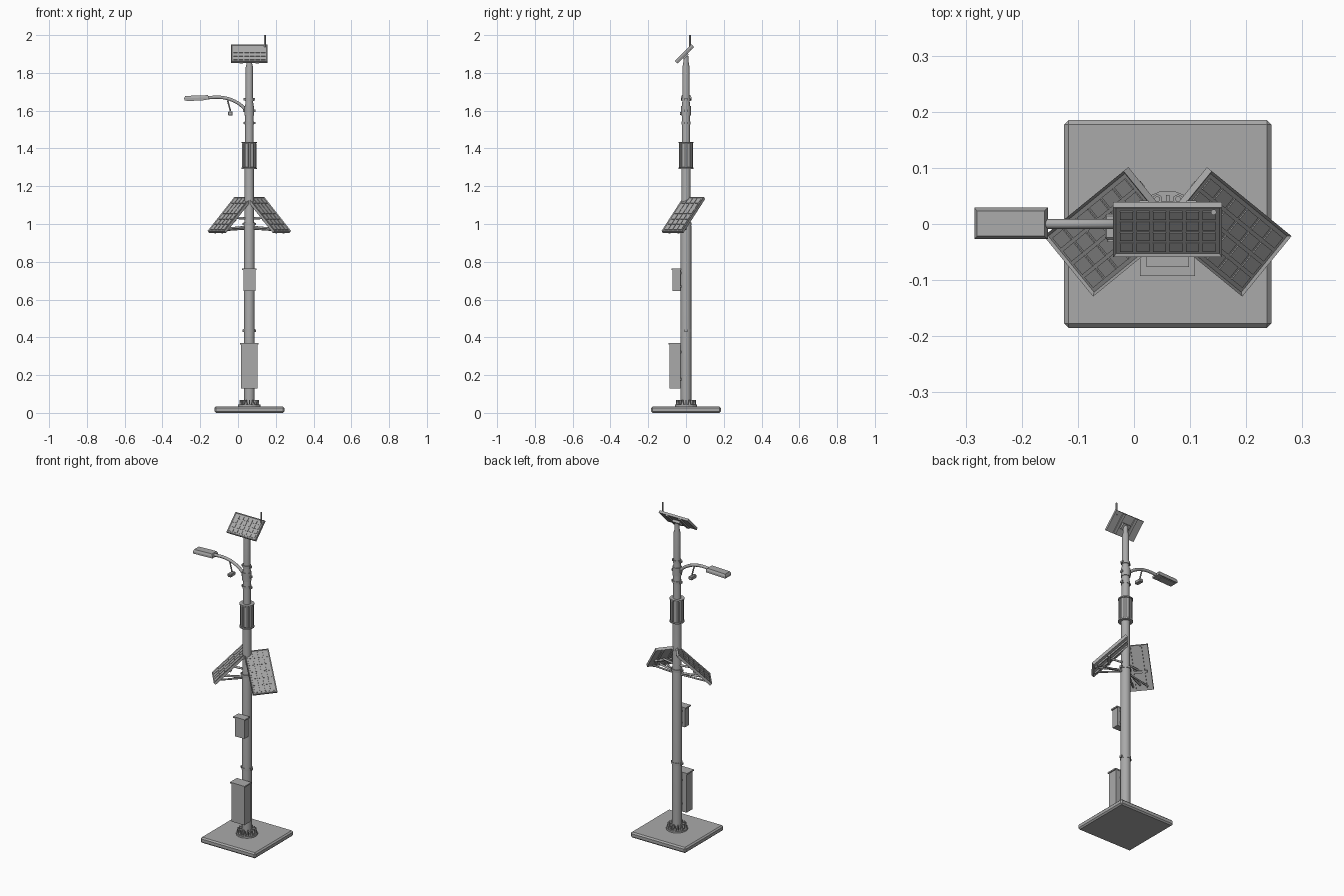
import bpy, bmesh, math
from mathutils import Matrix, Vector

if bpy.data.objects.get("Cube"):
    bpy.data.objects.remove(bpy.data.objects["Cube"])

PX = 0.06  # pole axis
GREY = (0.4, 0.4, 0.4, 1)
grey = bpy.data.materials.new("painted_grey")
grey.use_nodes = True
grey.diffuse_color = GREY
grey.node_tree.nodes["Principled BSDF"].inputs["Base Color"].default_value = GREY


def finish(name, bm, matrix=Matrix(), smooth=False):
    me = bpy.data.meshes.new(name)
    bmesh.ops.recalc_face_normals(bm, faces=bm.faces)
    bm.to_mesh(me)
    bm.free()
    me.materials.append(grey)
    ob = bpy.data.objects.new(name, me)
    bpy.context.collection.objects.link(ob)
    ob.matrix_world = matrix
    if smooth:
        bpy.ops.object.select_all(action="DESELECT")
        ob.select_set(True)
        bpy.context.view_layer.objects.active = ob
        bpy.ops.object.shade_smooth_by_angle(angle=math.radians(35))
    return ob


def add_box(bm, center, size):
    bmesh.ops.create_cube(bm, size=1, matrix=Matrix.Translation(center) @ Matrix.Diagonal((*size, 1)))


def box(name, center, size, bevel=0, matrix=Matrix()):
    bm = bmesh.new()
    add_box(bm, center, size)
    if bevel:
        bmesh.ops.bevel(bm, geom=bm.edges[:], offset=bevel, segments=1, affect="EDGES")
    return finish(name, bm, matrix)


def lathe(name, profile, x=PX, y=0, sides=32, smooth=True):
    """Closed turned shape from (radius, height) points."""
    bm = bmesh.new()
    rings = [[bm.verts.new((r * math.cos(math.tau * (i + .5) / sides), r * math.sin(math.tau * (i + .5) / sides), z))
              for i in range(sides)] for r, z in profile]
    for a, b in zip(rings, rings[1:]):
        for i in range(sides):
            j = (i + 1) % sides
            bm.faces.new((a[i], a[j], b[j], b[i]))
    bm.faces.new(rings[0])
    bm.faces.new(rings[-1])
    return finish(name, bm, Matrix.Translation((x, y, 0)), smooth)


def rod(name, start, end, radius, sides=12):
    a, b = Vector(start), Vector(end)
    bm = bmesh.new()
    bmesh.ops.create_cone(bm, cap_ends=True, segments=sides, radius1=radius, radius2=radius, depth=(b - a).length)
    turn = (b - a).to_track_quat("Z", "Y").to_matrix().to_4x4()
    return finish(name, bm, Matrix.Translation((a + b) / 2) @ turn, True)


def solar_panel(name, center, yaw, tilt, width, length, thick, cols, rows):
    m = Matrix.Translation(center) @ Matrix.Rotation(yaw, 4, "Z") @ Matrix.Rotation(tilt, 4, "X")
    # frame with a recessed face
    bm = bmesh.new()
    add_box(bm, (0, 0, 0), (width, length, thick))
    bm.normal_update()
    top = [f for f in bm.faces if f.normal.z > .9]
    bmesh.ops.inset_region(bm, faces=top, thickness=.007)
    bmesh.ops.translate(bm, verts=top[0].verts, vec=(0, 0, -.004))
    finish(name + "_frame", bm, m)
    # cell grid
    bm = bmesh.new()
    w, l = (width - .018) / cols, (length - .018) / rows
    for c in range(cols):
        for r in range(rows):
            add_box(bm, ((c - (cols - 1) / 2) * w, (r - (rows - 1) / 2) * l, thick / 2 - .003),
                    (w - .006, l - .006, .003))
    finish(name + "_cells", bm, m)
    # back rails
    for s in (-1, 1):
        box(name + "_rail", (s * width * .22, 0, -thick / 2 - .003), (width * .09, length * .96, .008), matrix=m)
    return m


# footing, flange, gussets and bolts
box("footing", (PX, 0, .017), (.37, .37, .034), .008)
lathe("flange", [(.06, .034), (.06, .044)], sides=16, smooth=False)
for i in range(8):
    spin = Matrix.Translation((PX, 0, 0)) @ Matrix.Rotation(math.tau * i / 8, 4, "Z")
    box("gusset", (.039, 0, .056), (.026, .006, .026), matrix=spin)
    bolt = spin @ Matrix.Rotation(math.pi / 8, 4, "Z") @ Vector((.048, 0, 0))
    lathe("bolt_nut", [(.009, .044), (.009, .056)], bolt.x, bolt.y, 6, False)
    lathe("bolt_stud", [(.005, .056), (.005, .068)], bolt.x, bolt.y, 10)

# stepped pole
lathe("pole", [(.028, .034), (.028, .99), (.0245, 1.01), (.0245, 1.3), (.022, 1.32), (.022, 1.63),
               (.0195, 1.65), (.0195, 1.83), (.015, 1.848), (.013, 1.89)])

# clamping collars with side lugs
for z, r, h in ((.435, .030, .016), (1.0, .030, .016), (1.535, .025, .016), (1.6, .026, .05), (1.66, .0235, .016)):
    lathe("collar", [(r, z - h / 2), (r, z + h / 2)])
    for s in (-1, 1):
        box("collar_lug", (PX + s * (r + .002), 0, z), (.009, .016, .012))

# cabinets with overhanging lids and rear brackets
for name, half, front, z0, z1 in (("lower_cabinet", .043, -.087, .13, .37), ("upper_cabinet", .032, -.071, .645, .765)):
    back = -.029
    box(name, (PX, (front + back) / 2, (z0 + z1) / 2 - .004), (half * 2, back - front, z1 - z0 - .008))
    box(name + "_lid", (PX, (front + back) / 2 - .002, z1 - .004), (half * 2 + .012, back - front + .008, .008))
    for t in (.2, .8):
        box(name + "_bracket", (PX, -.027, z0 + (z1 - z0) * t), (.03, .02, .012))

# ribbed equipment drum
lathe("drum_core", [(.033, 1.295), (.033, 1.43)], sides=24)
for z in (1.292, 1.428):
    lathe("drum_cap", [(.041, z), (.041, z + .007)])
for i in range(8):
    spin = Matrix.Translation((PX, 0, 0)) @ Matrix.Rotation(math.tau * (i + .5) / 8, 4, "Z")
    box("drum_panel", (.0335, 0, 1.364), (.008, .021, .128), .002, spin)

# pair of lower solar panels with supports
for side in (-1, 1):
    name = "left_panel" if side > 0 else "right_panel"
    m = solar_panel(name, (PX + side * .1015, -.014, 1.048), side * math.radians(50.8), math.radians(44.5),
                    .139, .257, .016, 4, 6)
    for spot, z in ((-.095, .985), (-.01, 1.03)):
        rod(name + "_strut", (PX + side * .015, 0, z), m @ Vector((0, spot, -.012)), .006)
    for s in (-1, 1):
        rod(name + "_brace", (PX + side * .02, 0, .975), m @ Vector((s * .04, -.105, -.01)), .005)
    box(name + "_crossbar", (0, -.02, -.016), (.1, .014, .01), matrix=m)

# top solar panel, tilt bracket and antenna
top = solar_panel("top_panel", (PX, -.01, 1.902), 0, math.radians(45), .194, .125, .014, 6, 4)
box("tilt_bracket", (0, -.004, -.014), (.05, .035, .014), matrix=top)
rod("antenna", (.142, .021, 1.925), (.142, .021, 2.0), .005)

# curved lamp arm
curve = bpy.data.curves.new("lamp_arm", "CURVE")
curve.dimensions = "3D"
curve.bevel_depth = .009
curve.bevel_resolution = 3
curve.use_fill_caps = True
path = curve.splines.new("BEZIER")
points = ((.052, 1.595), (-.005, 1.643), (-.08, 1.669), (-.175, 1.668))
path.bezier_points.add(len(points) - 1)
for p, (x, z) in zip(path.bezier_points, points):
    p.co = (x, 0, z)
    p.handle_left_type = p.handle_right_type = "AUTO"
curve.materials.append(grey)
bpy.context.collection.objects.link(bpy.data.objects.new("lamp_arm", curve))

# lamp head with tapered cover
bm = bmesh.new()
add_box(bm, (0, 0, 0), (.131, .056, .012))
bm.normal_update()
cover = [f for f in bm.faces if f.normal.z > .9]
bmesh.ops.inset_region(bm, faces=cover, thickness=.008)
bmesh.ops.translate(bm, verts=cover[0].verts, vec=(0, 0, .012))
tilt = Matrix.Translation((-.219, .001, 1.662)) @ Matrix.Rotation(math.radians(-2), 4, "Y")
finish("lamp_head", bm, tilt)
box("lamp_lens", (-.01, 0, -.007), (.09, .042, .004), matrix=tilt)

# hanging camera
rod("camera_hanger", (-.055, 0, 1.655), (-.04, 0, 1.598), .004)
box("camera_body", (-.04, -.005, 1.585), (.024, .045, .02), .003)
rod("camera_lens", (-.04, -.025, 1.585), (-.04, -.032, 1.585), .007)
